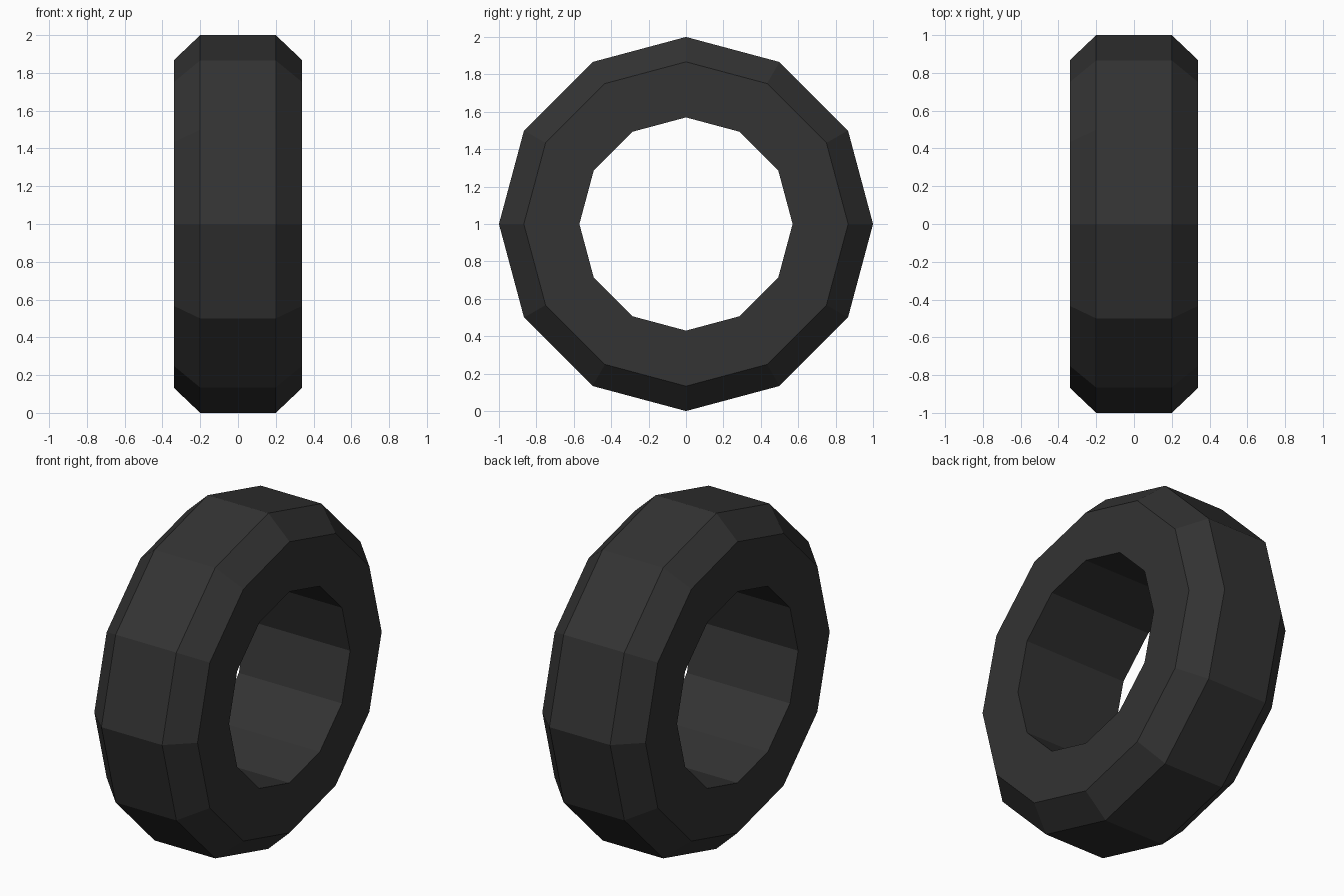
import bpy, bmesh, math

if "Cube" in bpy.data.objects:
    bpy.data.objects.remove(bpy.data.objects["Cube"])

SIDES = 12
# closed cross-section as (x, radius)
profile = [(-0.2, 1.0), (0.2, 1.0), (0.34, 0.867), (0.34, 0.57), (-0.34, 0.57), (-0.34, 0.867)]

rubber = bpy.data.materials.new("dark rubber")
rubber.diffuse_color = (0.033, 0.033, 0.033, 1)
rubber.use_nodes = True
rubber.node_tree.nodes["Principled BSDF"].inputs["Base Color"].default_value = rubber.diffuse_color

# tyre: sweep the cross-section around the x axis
bm = bmesh.new()
rings = []
for i in range(SIDES):
    a = 2 * math.pi * i / SIDES
    rings.append([bm.verts.new((x, r * math.sin(a), 1 + r * math.cos(a))) for x, r in profile])
n = len(profile)
for i in range(SIDES):
    p, q = rings[i], rings[(i + 1) % SIDES]
    for j in range(n):
        k = (j + 1) % n
        bm.faces.new((p[j], p[k], q[k], q[j]))
bmesh.ops.recalc_face_normals(bm, faces=bm.faces)

mesh = bpy.data.meshes.new("tyre")
bm.to_mesh(mesh)
bm.free()
mesh.materials.append(rubber)
tyre = bpy.data.objects.new("tyre", mesh)
bpy.context.collection.objects.link(tyre)
